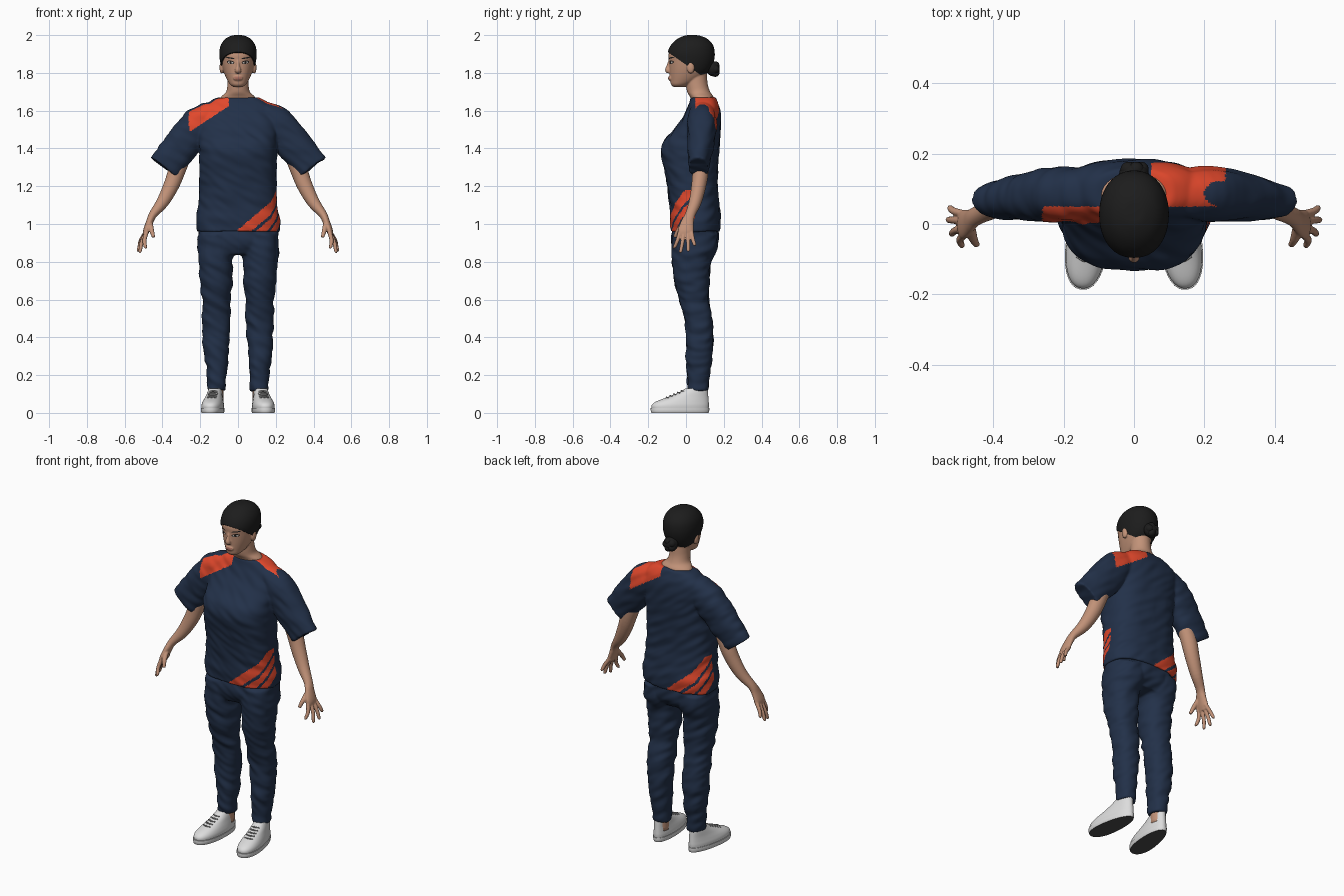
import bpy, bmesh, math
from mathutils import Vector, Matrix, noise
from mathutils.bvhtree import BVHTree

cube = bpy.data.objects.get("Cube")
if cube:
    bpy.data.objects.remove(cube, do_unlink=True)


def material(name, r, g, b):
    m = bpy.data.materials.new(name)
    m.use_nodes = True
    m.diffuse_color = (r, g, b, 1)
    node = next(n for n in m.node_tree.nodes if n.type == 'BSDF_PRINCIPLED')
    node.inputs["Base Color"].default_value = (r, g, b, 1)
    node.inputs["Roughness"].default_value = 0.8
    return m


SKIN = material("skin", .54, .29, .19)
HAIR = material("black hair", .012, .012, .012)
NAVY = material("navy cloth", .016, .03, .066)
ORANGE = material("orange cloth", .76, .065, .025)
WHITE = material("shoe white", .72, .72, .72)
SOLE = material("sole grey", .07, .07, .07)
LACE = material("lace grey", .3, .3, .3)
EYE = material("eye white", .6, .57, .54)
DARK = material("eye dark", .02, .014, .012)
LIP = material("lip", .38, .15, .11)


def spline(rows, n=5):
    """Catmull-Rom interpolation of section rows."""
    rows = [Vector(r) for r in rows]
    pts = [rows[0] * 2 - rows[1]] + rows + [rows[-1] * 2 - rows[-2]]
    out = []
    for p, q, r, s in zip(pts, pts[1:], pts[2:], pts[3:]):
        for i in range(n):
            t = i / n
            out.append((q * 2 + (r - p) * t + (p * 2 - q * 5 + r * 4 - s) * t ** 2
                        + (q * 3 - p - r * 3 + s) * t ** 3) / 2)
    return out + [rows[-1]]


def loft(bm, rows, seg=32, power=1.0, upright=False):
    """Skin closed sections given as x, y, z, half width, half depth."""
    rows = spline(rows)
    rings = []
    for i, row in enumerate(rows):
        c = Vector(row[:3])
        t = Vector((0, 0, 1))
        if not upright:
            t = (Vector(rows[min(i + 1, len(rows) - 1)][:3]) - Vector(rows[max(i - 1, 0)][:3])).normalized()
        side = Vector((0, 1, 0)).cross(t).normalized()
        depth = t.cross(side)
        ring = []
        for k in range(seg):
            u, v = math.cos(math.tau * k / seg), math.sin(math.tau * k / seg)
            u, v = (math.copysign(abs(w) ** power, w) for w in (u, v))
            ring.append(bm.verts.new(c + side * u * max(row[3], .001) + depth * v * max(row[4], .001)))
        rings.append(ring)
    for a, b in zip(rings, rings[1:]):
        for k in range(seg):
            bm.faces.new((a[k], a[k - 1], b[k - 1], b[k]))
    bm.faces.new(rings[0])
    bm.faces.new(rings[-1])


def body(rows, cx=0, s=1):
    """Turn height, half width, front, back (and centre) into loft rows."""
    return [(s * (r[4] if len(r) > 4 else cx), (r[2] + r[3]) / 2, r[0], r[1], (r[3] - r[2]) / 2) for r in rows]


def ball(bm, centre, size):
    bmesh.ops.create_uvsphere(bm, u_segments=24, v_segments=16, radius=1,
                              matrix=Matrix.Translation(centre) @ Matrix.Diagonal((*size, 1)))


def finish(bm, name, mats, angle=None):
    bmesh.ops.recalc_face_normals(bm, faces=bm.faces)
    mesh = bpy.data.meshes.new(name)
    bm.to_mesh(mesh)
    bm.free()
    obj = bpy.data.objects.new(name, mesh)
    bpy.context.scene.collection.objects.link(obj)
    for m in mats:
        mesh.materials.append(m)
    for f in mesh.polygons:
        f.use_smooth = True
    if angle:
        mesh.set_sharp_from_angle(angle=angle)
    return obj


def fuse(obj, voxel, rounds, folds=0.0):
    """Melt overlapping lofts into one smooth skin, with slight cloth folds."""
    mod = obj.modifiers.new("fuse", 'REMESH')
    mod.mode, mod.voxel_size, mod.use_smooth_shade = 'VOXEL', voxel, True
    mod = obj.modifiers.new("relax", 'SMOOTH')
    mod.factor, mod.iterations = .5, rounds
    graph = bpy.context.evaluated_depsgraph_get()
    mesh = bpy.data.meshes.new_from_object(obj.evaluated_get(graph))
    obj.modifiers.clear()
    mats = list(obj.data.materials)
    obj.data = mesh
    mesh.materials.clear()
    for m in mats:
        mesh.materials.append(m)
    if folds:
        normals = [v.normal.copy() for v in mesh.vertices]
        for v, n in zip(mesh.vertices, normals):
            p = Vector((v.co.x * 11, v.co.y * 11, v.co.z * 24 + v.co.x * 14))
            v.co += n * noise.noise(p) * folds
    for f in mesh.polygons:
        f.use_smooth = True
        f.material_index = 0
    return mesh


# Shirt: torso and sleeves
bm = bmesh.new()
loft(bm, body([(.96, .218, -.08, .178), (1.03, .22, -.085, .183), (1.1, .21, -.087, .175),
               (1.2, .205, -.1, .168), (1.3, .205, -.118, .17), (1.38, .205, -.132, .175),
               (1.44, .205, -.118, .18), (1.5, .205, -.062, .183), (1.56, .205, -.02, .183),
               (1.61, .19, .005, .178), (1.645, .155, .018, .167), (1.67, .11, .025, .155)]),
     64, .78, True)
for s in (1, -1):
    loft(bm, [(s * .09, .085, 1.6, .06, .06), (s * .2, .085, 1.535, .092, .078),
              (s * .3, .077, 1.415, .093, .068), (s * .392, .066, 1.297, .09, .052)], 32, .9)
shirt = fuse(finish(bm, "shirt", [NAVY, ORANGE]), .0065, 6, .006)
for f in shirt.polygons:
    x, y, z = f.center
    u = x if y < .05 else -x
    wrap = u + max(0, .1 - abs(y - .05)) - (z - .97) / .85
    hip = u > 0 and z < 1.18 and any(a < wrap < b for a, b in ((0, .08), (.105, .16), (.185, .25)))
    shoulder = -.26 < u < -.05 and 1.657 < z - .66 * u < 1.765 and z > 1.48
    f.material_index = int(hip or shoulder)

# Trousers: hips and legs
bm = bmesh.new()
loft(bm, body([(1.03, .2, -.06, .165), (.95, .212, -.076, .172), (.89, .21, -.076, .165),
               (.84, .17, -.05, .13)]), 48, .85, True)
for s in (1, -1):
    loft(bm, body([(.95, .1, -.075, .17, .112), (.87, .1, -.078, .165, .116), (.8, .091, -.072, .132, .12),
                   (.7, .087, -.06, .126, .116), (.6, .077, -.035, .122, .115), (.5, .075, -.01, .136, .115),
                   (.4, .071, .0, .143, .116), (.3, .064, .0, .14, .115), (.2, .053, .004, .125, .112),
                   (.115, .047, .009, .116, .112)], s=s), 32, .9, True)
fuse(finish(bm, "trousers", [NAVY]), .0075, 5, .009)

# Head and neck, with nose and ears
FACE = [(1.725, .024, -.066, -.01), (1.738, .042, -.079, .02), (1.76, .056, -.083, .065),
        (1.79, .07, -.086, .105), (1.82, .08, -.088, .128), (1.86, .088, -.09, .142),
        (1.9, .091, -.092, .145), (1.94, .083, -.075, .136), (1.972, .06, -.042, .108),
        (1.99, .026, -.002, .066)]
bm = bmesh.new()
loft(bm, body(FACE), 40, .93, True)
loft(bm, body([(1.6, .1, .04, .14), (1.65, .1, .03, .148), (1.675, .088, .02, .145), (1.7, .063, .006, .128),
               (1.74, .056, .0, .115), (1.8, .054, .0, .11)]), 32, 1, True)
loft(bm, [(0, -.084, 1.868, .008, .008), (0, -.092, 1.838, .009, .011), (0, -.096, 1.815, .016, .015),
          (0, -.088, 1.803, .014, .01)], 16)
ball(bm, (0, -.083, 1.772), (.026, .011, .014))
for s in (1, -1):
    ball(bm, (s * .086, .025, 1.828), (.012, .02, .032))
head = fuse(finish(bm, "head", [SKIN]), .004, 3)
tree = BVHTree.FromPolygons([v.co for v in head.vertices], [f.vertices for f in head.polygons])


def plate(name, x, z, rx, rz, lift, mat, tilt=0.0):
    """Thin oval laid on the face."""
    bm = bmesh.new()
    bmesh.ops.create_grid(bm, x_segments=12, y_segments=8, size=1)
    for v in bm.verts:
        a, b = v.co.x, v.co.y
        px = x + rx * a * math.sqrt(1 - b * b / 2)
        pz = z + rz * b * math.sqrt(1 - a * a / 2) + tilt * (px - x)
        hit = tree.ray_cast(Vector((px, -1, pz)), Vector((0, 1, 0)))[0]
        v.co = (px, (hit.y if hit else -.08) - lift, pz)
    obj = finish(bm, name, [mat])
    obj.data.flip_normals() if obj.data.polygons[0].normal.y > 0 else None


for s, side in ((1, "left"), (-1, "right")):
    plate(side + "_eye_lid", s * .039, 1.856, .02, .009, .001, DARK, s * .12)
    plate(side + "_eye_white", s * .039, 1.855, .015, .0058, .002, EYE, s * .12)
    plate(side + "_iris", s * .039, 1.855, .006, .006, .003, DARK)
    plate(side + "_brow", s * .042, 1.879, .023, .0035, .0015, HAIR, s * .15)
plate("upper_lip", 0, 1.777, .023, .0045, .0012, LIP)
plate("lower_lip", 0, 1.768, .019, .005, .0014, LIP)

# Swept-back hair cut along the hairline, and the bun
bm = bmesh.new()
cap = [(z + .007, w + .008, f - .005, b + .007) for z, w, f, b in FACE[2:]]
loft(bm, body(cap + [(2.0, .006, .025, .037)]), 48, .95, True)
bmesh.ops.bisect_plane(bm, geom=bm.verts[:] + bm.edges[:] + bm.faces[:], plane_co=(0, 0, 1.843),
                       plane_no=(0, .7, 1), clear_inner=True)
bmesh.ops.holes_fill(bm, edges=[e for e in bm.edges if e.is_boundary], sides=0)
finish(bm, "hair", [HAIR], math.radians(50))
bm = bmesh.new()
ball(bm, (0, .143, 1.822), (.042, .034, .04))
for i in range(5):
    a = math.tau * i / 5
    ball(bm, (.02 * math.cos(a), .155, 1.82 + .02 * math.sin(a)), (.022, .022, .022))
finish(bm, "hair_bun", [HAIR])

# Arms and hands
FINGERS = [(-.03, .49, -.06, .872), (-.01, .518, -.028, .85), (.01, .527, .012, .856), (.028, .523, .045, .885)]
bm = bmesh.new()
for s in (1, -1):
    loft(bm, [(s * .25, .08, 1.47, .045, .045), (s * .32, .077, 1.29, .045, .043),
              (s * .355, .067, 1.2, .041, .039), (s * .4, .048, 1.115, .033, .033),
              (s * .45, .022, 1.05, .022, .027), (s * .468, .008, 1.01, .019, .034),
              (s * .485, -.001, .965, .017, .042), (s * .492, -.001, .94, .012, .036)], 24)
    for base, x, y, z in FINGERS:
        loft(bm, [(s * .482, base, .965, .012, .011), (s * (.5 + x) / 2, (base + y) / 2, (.955 + z) / 2, .011, .0105),
                  (s * x, y, z + .006, .009, .009), (s * x, y, z, .005, .005)], 12)
    loft(bm, [(s * .465, -.012, 1.0, .015, .014), (s * .457, -.042, .965, .013, .012),
              (s * .447, -.06, .93, .009, .009)], 12)
fuse(finish(bm, "arms_and_hands", [SKIN]), .004, 2)

# Ankles and shoes, toes turned slightly out
UPPER = [(.015, .056, -.182, .12), (.04, .057, -.183, .122), (.06, .053, -.16, .121), (.085, .046, -.095, .119),
         (.11, .041, -.035, .117), (.13, .037, -.002, .115)]
OUTSOLE = [(0, .057, -.185, .121), (.012, .06, -.188, .124), (.026, .06, -.188, .124)]


def place(bm, s):
    """Narrow the heel, then turn the foot out."""
    turn = Matrix.Rotation(s * math.radians(7), 4, 'Z')
    for v in bm.verts:
        v.co.x *= .95 - .9 * v.co.y
    bmesh.ops.transform(bm, matrix=Matrix.Translation((s * .127, 0, 0)) @ turn, verts=bm.verts)


for s, side in ((1, "left"), (-1, "right")):
    bm = bmesh.new()
    loft(bm, body([(.06, .036, .02, .105), (.16, .036, .02, .105)], .114, s), 20, 1, True)
    finish(bm, side + "_ankle", [SKIN])
    bm = bmesh.new()
    loft(bm, body(UPPER), 40, .9, True)
    place(bm, s)
    finish(bm, side + "_shoe", [WHITE], math.radians(50))
    bm = bmesh.new()
    loft(bm, body(OUTSOLE), 40, .9, True)
    place(bm, s)
    sole = finish(bm, side + "_sole", [WHITE, SOLE], math.radians(40))
    for f in sole.data.polygons:
        f.material_index = int(f.normal.z < -.7)
    bm = bmesh.new()
    for i in range(5):
        y, z = -.105 + .02 * i, .083 + .0085 * i
        loft(bm, [(-.024, y + .01, z - .004, .003, .004), (0, y, z, .004, .004),
                  (.024, y + .01, z - .004, .003, .004)], 8)
    place(bm, s)
    finish(bm, side + "_laces", [LACE])
